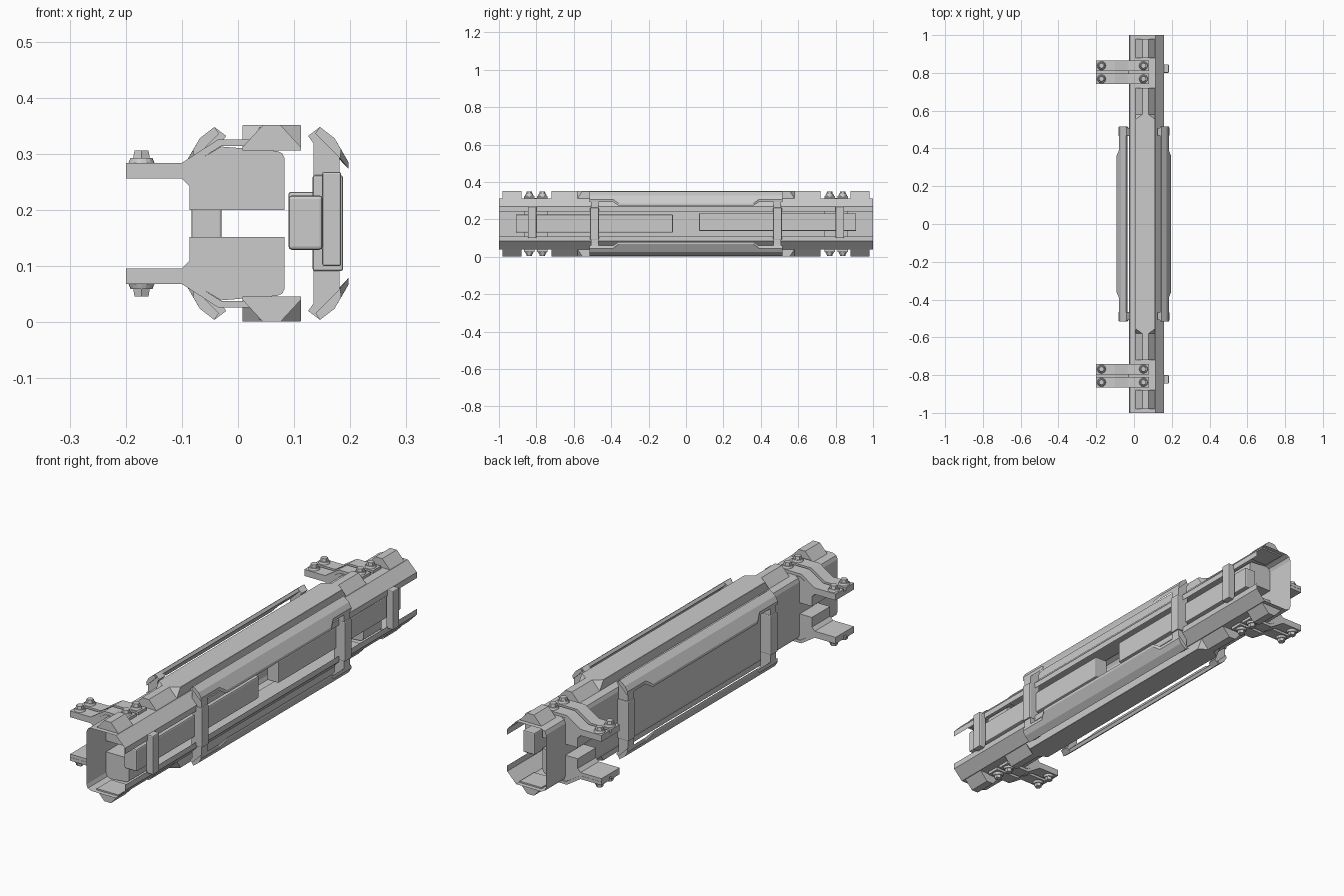
import bpy, bmesh

cube = bpy.data.objects.get("Cube")
if cube:
    bpy.data.objects.remove(cube)

grey = bpy.data.materials.new("plain grey metal")
grey.use_nodes = True
COLOUR = (0.6, 0.6, 0.6, 1)
grey.diffuse_color = COLOUR
grey.node_tree.nodes["Principled BSDF"].inputs["Base Color"].default_value = COLOUR

MID_X, MID_Z = 0.052, 0.176    # mirror planes


def loft(name, sections, flip_x=False, flip_y=False, flip_z=False,
         solid=True, bevel=0):
    """Join x-z profiles placed along y, optionally mirrored."""
    bm = bmesh.new()
    rings = []
    for y, profile in sections:
        rings.append([bm.verts.new((2 * MID_X - x if flip_x else x,
                                    -y if flip_y else y,
                                    2 * MID_Z - z if flip_z else z))
                      for x, z in profile])
    n = len(rings[0])
    for a, b in zip(rings, rings[1:]):
        for i in range(n if solid else n - 1):
            j = (i + 1) % n
            bm.faces.new((a[i], a[j], b[j], b[i]))
    if solid:
        bm.faces.new(rings[0])
        bm.faces.new(rings[-1])
    bmesh.ops.recalc_face_normals(bm, faces=bm.faces)
    return finish(name, bm, bevel)


def finish(name, bm, bevel=0):
    mesh = bpy.data.meshes.new(name)
    bm.to_mesh(mesh)
    bm.free()
    mesh.materials.append(grey)
    ob = bpy.data.objects.new(name, mesh)
    bpy.context.collection.objects.link(ob)
    if bevel:
        mod = ob.modifiers.new("rounded edges", "BEVEL")
        mod.width = bevel
        mod.segments = 2
    return ob


def prism(name, profile, y0, y1, **options):
    return loft(name, [(y0, profile), (y1, profile)], **options)


def rect(x0, x1, z0, z1):
    return [(x0, z0), (x1, z0), (x1, z1), (x0, z1)]


def bolt(x, y, z, down):
    """Washer with a six-sided head."""
    bm = bmesh.new()
    for sides, radius, base, height in ((16, 0.023, 0, 0.009), (6, 0.017, 0.009, 0.013)):
        made = bmesh.ops.create_cone(bm, cap_ends=True, segments=sides,
                                     radius1=radius, radius2=radius * 0.85, depth=height)
        bmesh.ops.translate(bm, verts=made["verts"], vec=(x, y, z + base + height / 2))
    if down:
        for v in bm.verts:
            v.co.z = 2 * MID_Z - v.co.z
        bmesh.ops.reverse_faces(bm, faces=bm.faces)
    finish("bolt", bm)


# Open channel: one folded sheet with the slot towards +x
upper = [(0.158, 0.243), (0.158, 0.268), (0.115, 0.312), (-0.005, 0.312),
         (-0.021, 0.305), (-0.0275, 0.29)]
lower = [(x, 2 * MID_Z - z) for x, z in reversed(upper)]
prism("channel_beam", upper + lower, -1, 1, solid=False)

# Long boxes inside the slot
prism("front_inner_box", rect(0.09, 0.151, 0.129, 0.226), -0.91, -0.07, bevel=0.006)
prism("back_inner_box", rect(0.09, 0.145, 0.138, 0.232), 0.07, 0.91, bevel=0.004)

# Corner profiles
chamfered = [(0.008, 0.306), (0.112, 0.306), (0.112, 0.312), (0.076, 0.351),
             (0.044, 0.351), (0.008, 0.312)]
full = [(0.008, 0.306), (0.112, 0.306), (0.112, 0.35), (0.111, 0.351),
        (0.009, 0.351), (0.008, 0.35)]
rail_narrow = [(0.138, 0.336), (0.146, 0.348), (0.172, 0.328), (0.184, 0.307),
               (0.182, 0.292)]
rail_wide = [(0.138, 0.336), (0.146, 0.348), (0.172, 0.328), (0.197, 0.285),
             (0.197, 0.273)]
clamp = [(0.125, 0.332), (0.145, 0.347), (0.171, 0.326), (0.181, 0.302),
         (0.181, 0.255), (0.135, 0.255), (0.135, 0.318)]
saddle = [(-0.2, 0.256), (-0.1, 0.256), (-0.086, 0.242), (-0.086, 0.2),
          (0.083, 0.2), (0.083, 0.292), (0.079, 0.301), (0.07, 0.305),
          (-0.03, 0.313), (-0.1, 0.271), (-0.2, 0.271)]
strip = [(-0.2, 0.27), (-0.1, 0.27), (-0.03, 0.314), (0.08, 0.314),
         (0.08, 0.326), (-0.035, 0.326), (-0.1, 0.284), (-0.2, 0.284)]

for down in (False, True):
    # Raised pads on the top and bottom
    loft("long_pad", [(-0.72, chamfered), (-0.58, chamfered), (-0.555, full),
                      (0.555, full), (0.58, chamfered), (0.72, chamfered)], flip_z=down)
    # Slanted corner rails
    for back in (False, True):
        loft("corner_rail", [(-0.515, rail_narrow), (-0.39, rail_narrow),
                             (-0.36, rail_wide), (0.36, rail_wide),
                             (0.39, rail_narrow), (0.515, rail_narrow)],
             flip_x=back, flip_z=down)
    for far in (False, True):
        side = {"flip_y": far, "flip_z": down}
        prism("end_pad", chamfered, -0.98, -0.88, **side)
        # Saddle brackets with paired straps and bolts
        prism("saddle_bracket", saddle, -0.865, -0.74, **side)
        for y in (-0.838, -0.768):
            prism("bracket_strip", strip, y - 0.028, y + 0.028, **side)
            for x, z in ((-0.172, 0.284), (0.05, 0.326)):
                bolt(x, -y if far else y, z, down)
        # Clamps that grip the ends of the rails
        for back in (False, True):
            prism("rail_clamp", clamp, -0.508, -0.468, flip_x=back, **side)

# Upright straps across the slot and the back wall
for far in (False, True):
    for back in (False, True):
        prism("middle_strap", rect(0.133, 0.187, 0.091, 0.262), -0.513, -0.466,
              flip_x=back, flip_y=far, bevel=0.004)
    prism("end_strap", rect(0.15, 0.184, 0.1, 0.268), -0.845, -0.8,
          flip_y=far, bevel=0.004)
